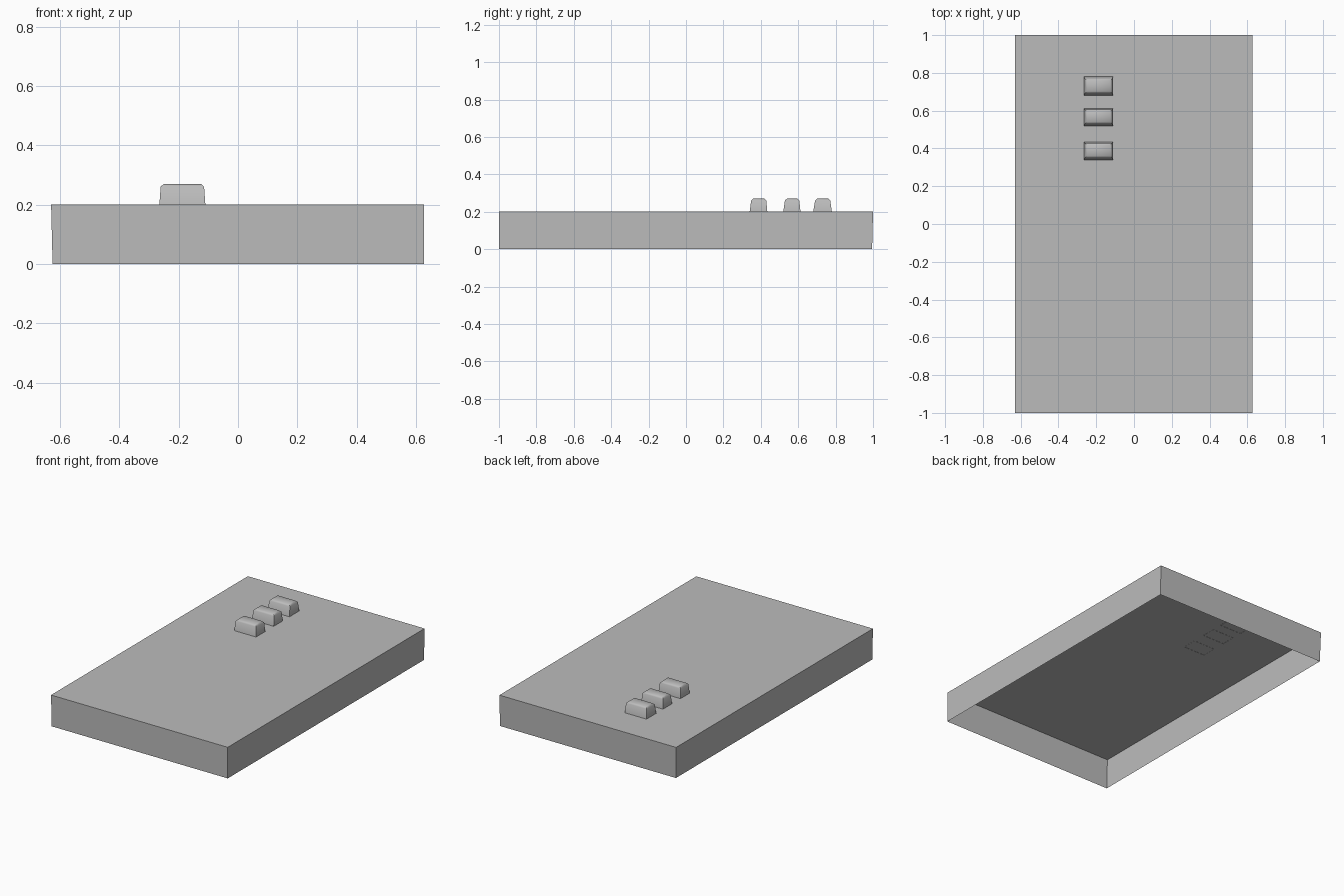
import bpy
import bmesh

cube = bpy.data.objects.get("Cube")
if cube:
    bpy.data.objects.remove(cube, do_unlink=True)

grey = bpy.data.materials.new("plain grey")
grey.use_nodes = True
GREY = (0.5, 0.5, 0.5, 1)
grey.diffuse_color = GREY
grey.node_tree.nodes["Principled BSDF"].inputs["Base Color"].default_value = GREY


def add_object(name, bm):
    mesh = bpy.data.meshes.new(name)
    bm.to_mesh(mesh)
    bm.free()
    mesh.materials.append(grey)
    obj = bpy.data.objects.new(name, mesh)
    bpy.context.collection.objects.link(obj)
    return obj


def tapered_block(base, top, z0, z1):
    """Block without a floor; base and top are (x0, x1, y0, y1)."""
    bm = bmesh.new()
    rings = []
    for (x0, x1, y0, y1), z in ((base, z0), (top, z1)):
        corners = ((x0, y0), (x1, y0), (x1, y1), (x0, y1))
        rings.append([bm.verts.new((x, y, z)) for x, y in corners])
    low, high = rings
    for i in range(4):
        j = (i + 1) % 4
        bm.faces.new((low[i], low[j], high[j], high[i]))
    bm.faces.new(high)
    return bm


# Shallow case, open underneath
add_object("case", tapered_block((-0.625, 0.627, -1, 0.995),
                                 (-0.63, 0.627, -1, 1), 0, 0.2))

# Row of three tapered buttons with softened top edges
rows = {
    "front": (0.34, 0.435, 0.35, 0.428),
    "middle": (0.52, 0.612, 0.53, 0.605),
    "back": (0.68, 0.78, 0.692, 0.77),
}
for place, (y0, y1, t0, t1) in rows.items():
    bm = tapered_block((-0.265, -0.11, y0, y1),
                       (-0.26, -0.115, t0, t1), 0.199, 0.27)
    rim = [e for e in bm.edges if all(v.co.z > 0.25 for v in e.verts)]
    bmesh.ops.bevel(bm, geom=rim, offset=0.01, segments=1, affect='EDGES')
    button = add_object(place + "_button", bm)
    bpy.ops.object.select_all(action='DESELECT')
    button.select_set(True)
    bpy.context.view_layer.objects.active = button
    bpy.ops.object.shade_smooth_by_angle(angle=0.87)
